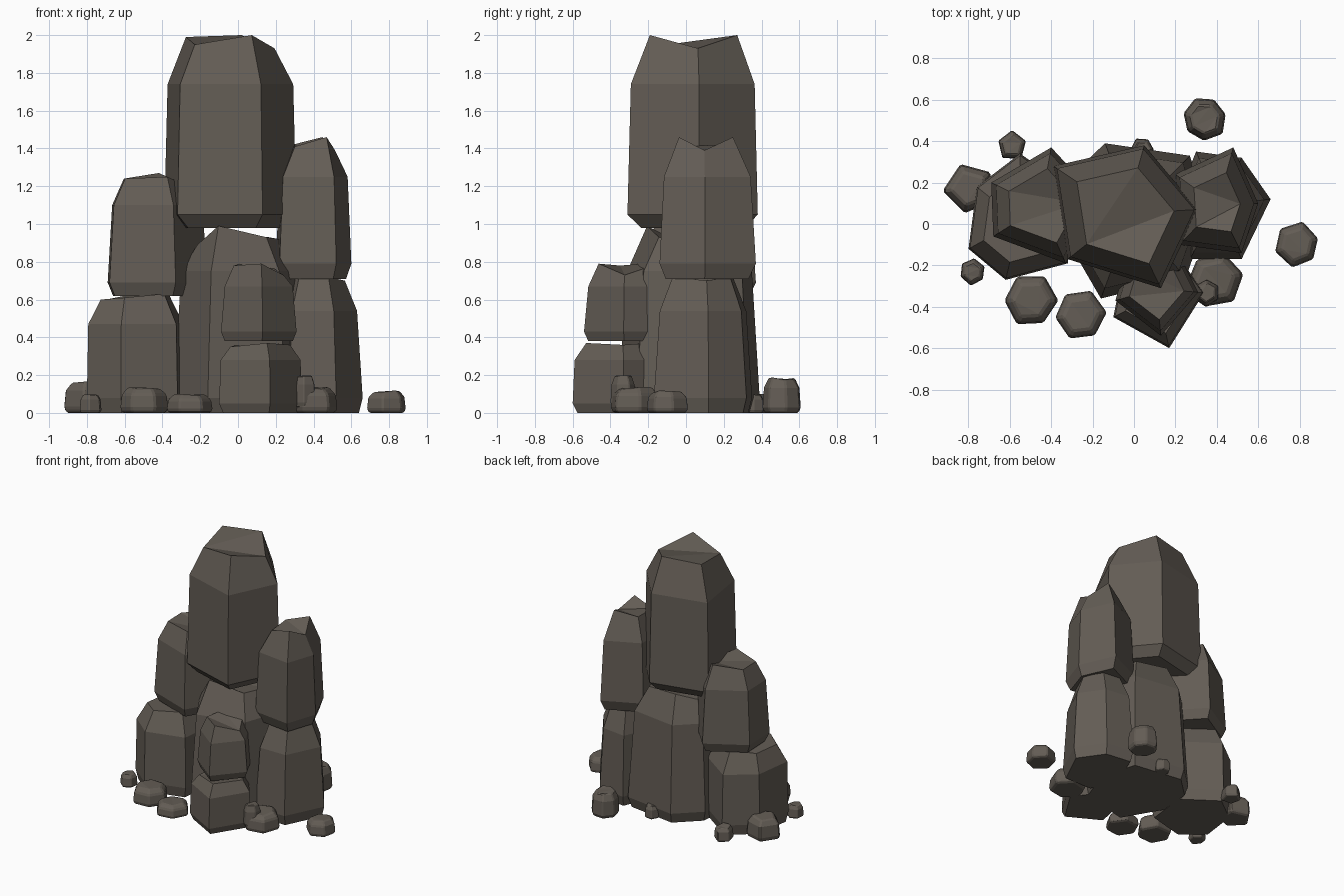
import bpy
import bmesh
import math
import random

random.seed(4)
cube = bpy.data.objects.get("Cube")
if cube:
    bpy.data.objects.remove(cube, do_unlink=True)

# One stone colour
stone = bpy.data.materials.new("brown_grey_stone")
stone.use_nodes = True
COLOUR = (0.125, 0.108, 0.09, 1)
stone.diffuse_color = COLOUR
bsdf = stone.node_tree.nodes["Principled BSDF"]
bsdf.inputs["Base Color"].default_value = COLOUR
bsdf.inputs["Roughness"].default_value = 0.9


def rock(name, outline, base, shoulder, tops, neck=0.92, crown=0.66, foot=0.85, chamfer=0.08):
    """Faceted boulder: chamfered foot, tapering body, sloped shoulder, uneven crown."""
    n = len(outline)
    cx = sum(p[0] for p in outline) / n
    cy = sum(p[1] for p in outline) / n
    bm = bmesh.new()

    def ring(scale, heights):
        return [bm.verts.new((cx + (x - cx) * scale, cy + (y - cy) * scale, z))
                for (x, y), z in zip(outline, heights)]

    rings = [ring(foot, [base] * n), ring(1, [base + chamfer] * n),
             ring(neck, [shoulder] * n), ring(crown, tops)]
    for low, high in zip(rings, rings[1:]):
        for i in range(n):
            j = (i + 1) % n
            bm.faces.new((low[i], low[j], high[j], high[i]))
    bm.faces.new(rings[0])
    crown_face = bm.faces.new(rings[-1])
    bmesh.ops.triangulate(bm, faces=[crown_face])
    bmesh.ops.recalc_face_normals(bm, faces=bm.faces)
    mesh = bpy.data.meshes.new(name)
    bm.to_mesh(mesh)
    bm.free()
    mesh.materials.append(stone)
    obj = bpy.data.objects.new(name, mesh)
    bpy.context.collection.objects.link(obj)
    return obj


def pebble(name, x, y, radius, height, sides=6, base=0.0, turn=0.0):
    """Small irregular stone with softened edges."""
    outline = []
    for i in range(sides):
        a = turn + math.tau * i / sides
        r = radius * random.uniform(0.92, 1.06)
        outline.append((x + r * math.cos(a), y + r * math.sin(a)))
    top = base + height
    tops = [top - random.uniform(0, 0.1) * height for _ in outline]
    obj = rock(name, outline, base, base + height * 0.7, tops,
               neck=0.93, crown=0.68, foot=0.88, chamfer=height * 0.15)
    bevel = obj.modifiers.new("soft_edges", "BEVEL")
    bevel.width = radius * 0.07
    bevel.segments = 1


# Ground boulders
rock("centre_base_boulder",
     [(-.34, -.05), (-.16, -.36), (.25, -.26), (.36, .05), (.27, .33), (-.14, .39), (-.32, .22)],
     0, .75, [.89, .99, .93, .92, .93, .95, .9], neck=.88, crown=.62, foot=.93)
rock("right_base_boulder",
     [(-.8, -.12), (-.62, -.27), (-.32, -.19), (-.28, .15), (-.55, .34), (-.76, .18)],
     0, .47, [.6, .61, .63, .62, .63, .6], neck=.97, crown=.7, foot=.93)
rock("left_base_boulder",
     [(.66, .12), (.52, .32), (.3, .35), (.2, .1), (.27, -.17), (.52, -.17)],
     0, .54, [.7, .72, .71, .7, .72, .72], neck=.88, crown=.62, foot=.92)
rock("front_base_boulder",
     [(-.1, -.45), (.17, -.6), (.34, -.33), (.2, -.14), (-.05, -.2)],
     0, .28, [.35, .37, .36, .37, .36], neck=.96, crown=.72, foot=.9, chamfer=.05)

# Stacked boulders
rock("front_upper_boulder",
     [(-.09, -.37), (.13, -.54), (.31, -.33), (.22, -.15), (-.03, -.17)],
     .38, .67, [.78, .79, .73, .77, .79], neck=.9, crown=.66, foot=.9, chamfer=.05)
rock("right_middle_boulder",
     [(-.68, -.06), (-.33, -.19), (-.16, .11), (-.4, .37), (-.69, .2)],
     .62, 1.1, [1.24, 1.25, 1.2, 1.27, 1.24], neck=.9, crown=.64, foot=.88, chamfer=.07)
rock("left_middle_boulder",
     [(.48, .37), (.2, .24), (.22, -.1), (.52, -.14), (.6, .1)],
     .71, 1.25, [1.46, 1.42, 1.41, 1.46, 1.39], neck=.9, crown=.56, foot=.86)
rock("top_boulder",
     [(-.39, .28), (-.32, -.17), (.13, -.31), (.31, .07), (.05, .38)],
     .98, 1.74, [1.99, 1.95, 2, 1.93, 2], neck=.95, crown=.67, foot=.8, chamfer=.07)

# Scattered pebbles
pebble("back_pebble", .34, .51, .11, .19, 7, turn=.2)
pebble("far_left_pebble", .79, -.1, .11, .12, 6, turn=.3)
pebble("front_right_pebble", -.5, -.37, .135, .14, 6)
pebble("front_pebble", -.26, -.44, .125, .1, 6, turn=.1)
pebble("right_tiny_pebble", -.78, -.23, .065, .1, 6, turn=.4)
pebble("far_right_pebble", -.79, .17, .13, .17, 5, turn=.7)
pebble("back_right_pebble", -.59, .38, .075, .11, 5, turn=.3)
pebble("front_left_pebble", .39, -.27, .135, .14, 6, turn=.2)
pebble("front_left_tiny_pebble", .35, -.33, .07, .17, 6, base=.03, turn=.5)
pebble("back_tiny_pebble", .04, .36, .06, .1, 6)
